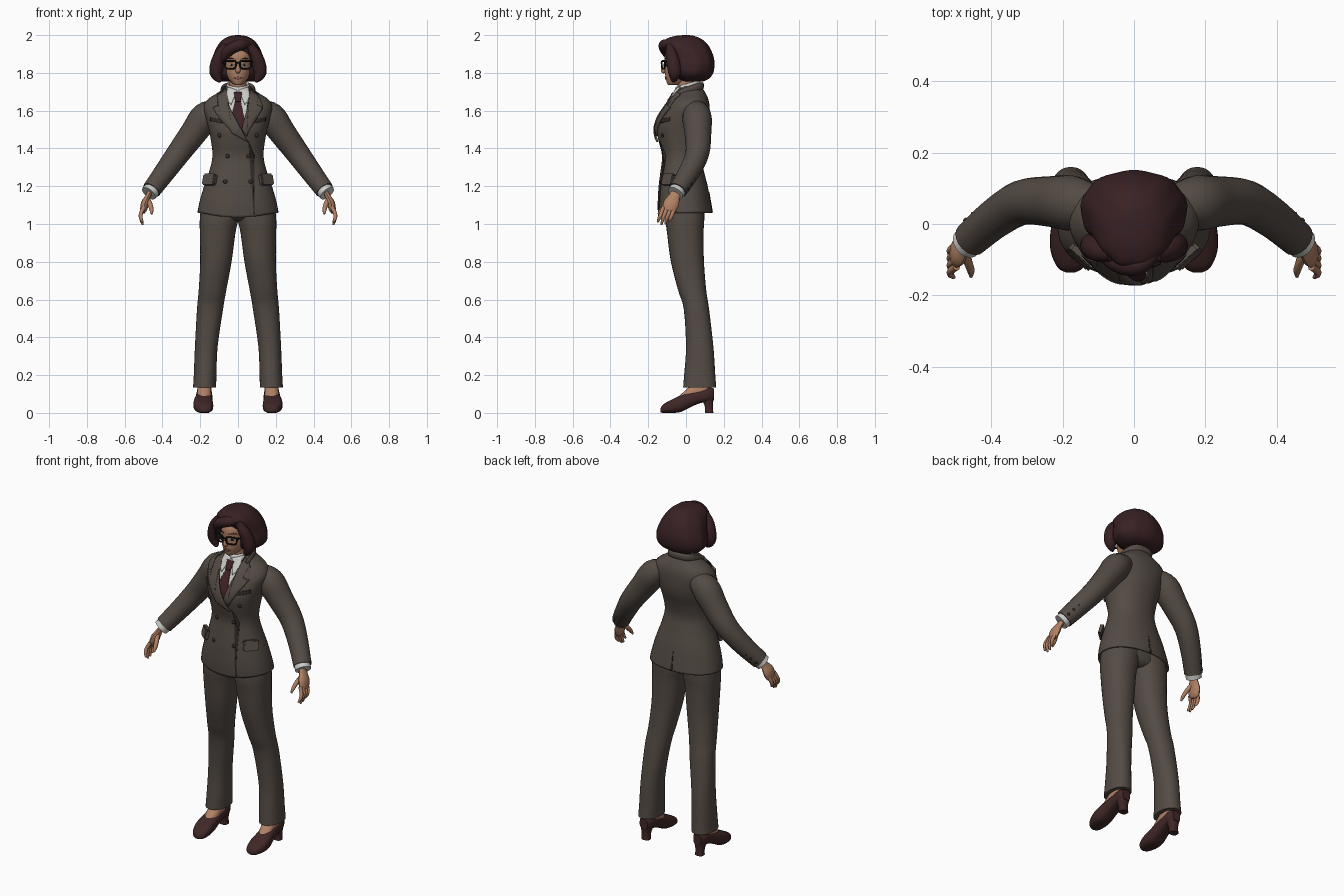
import bpy, bmesh, math
from mathutils import Vector, Euler
from mathutils.bvhtree import BVHTree

cube = bpy.data.objects.get("Cube")
if cube:
    bpy.data.objects.remove(cube)


def material(name, *rgb):
    m = bpy.data.materials.new(name)
    m.use_nodes = True
    m.diffuse_color = (*rgb, 1)
    bsdf = next(n for n in m.node_tree.nodes if n.type == 'BSDF_PRINCIPLED')
    bsdf.inputs["Base Color"].default_value = (*rgb, 1)
    bsdf.inputs["Roughness"].default_value = 0.8
    return m


SUIT = material("suit_brown", .088, .070, .058)
DARK = material("dark_trim", .032, .024, .021)
HAIR = material("hair_maroon", .040, .015, .017)
TIE = material("tie_burgundy", .050, .016, .018)
SHOE = material("shoe_leather", .052, .020, .020)
SKIN = material("skin", .44, .22, .13)
SHIRT = material("shirt_white", .60, .60, .58)
BLACK = material("frame_black", .008, .008, .009)
LIPS = material("lips", .30, .11, .085)


def finish(name, bm, mat, mirror=False, thick=0, offset=0, angle=.8):
    """Turn a bmesh into a named, shaded object, mirrored across x if asked."""
    me = bpy.data.meshes.new(name)
    bm.to_mesh(me)
    bm.free()
    me.materials.append(mat)
    me.shade_smooth()
    me.set_sharp_from_angle(angle=angle)
    ob = bpy.data.objects.new(name, me)
    bpy.context.collection.objects.link(ob)
    if thick:
        mod = ob.modifiers.new("thickness", 'SOLIDIFY')
        mod.thickness, mod.offset = thick, offset
    if mirror:
        mod = ob.modifiers.new("mirror", 'MIRROR')
        mod.use_mirror_merge = False
    return ob


def smooth_rows(rows, steps, closed=False):
    """Catmull-Rom interpolation through rows of numbers."""
    n = len(rows)
    pick = (lambda i: rows[i % n]) if closed else (lambda i: rows[min(max(i, 0), n - 1)])
    out = []
    for i in range(n if closed else n - 1):
        quad = list(zip(pick(i - 1), pick(i), pick(i + 1), pick(i + 2)))
        for s in range(steps):
            t = s / steps
            out.append([b + .5 * t * (c - a + t * (2*a - 5*b + 4*c - d + t * (3*(b - c) + d - a)))
                        for a, b, c, d in quad])
    return out if closed else out + [list(rows[-1])]


def skin_rings(rings, caps=(True, True), closed=False):
    bm = bmesh.new()
    vs = [[bm.verts.new(p) for p in ring] for ring in rings]
    n = len(vs[0])
    pairs = list(zip(vs, vs[1:])) + ([(vs[-1], vs[0])] if closed else [])
    for a, b in pairs:
        for i in range(n):
            j = (i + 1) % n
            bm.faces.new((a[i], a[j], b[j], b[i]))
    if not closed:
        for ring, cap in zip((vs[0], vs[-1]), caps):
            if cap:
                bm.faces.new(ring)
    bmesh.ops.recalc_face_normals(bm, faces=bm.faces)
    return bm


def loft(rows, axis='Z', power=2.2, n=32, steps=4, wave=0, dip=0, caps=(True, True)):
    """Rows are (height, centre x, half width, low, high) along z or y."""
    rings = []
    for k, (t, cx, rx, lo, hi) in enumerate(smooth_rows(rows, steps)):
        ring = []
        for i in range(n):
            a = 2 * math.pi * i / n
            c, s = math.cos(a), math.sin(a)
            w = 1 + wave * math.sin(9 * a)
            u = cx + rx * w * math.copysign(abs(c) ** (2 / power), c)
            v = (lo + hi) / 2 + (hi - lo) / 2 * w * math.copysign(abs(s) ** (2 / power), s)
            drop = dip * max(0, -s) ** 3 * max(0, 1 - k / (2 * steps))
            ring.append((u, v, t - drop) if axis == 'Z' else (u, t, v))
        rings.append(ring)
    return skin_rings(rings, caps)


def tube(points, sides=12, ref=(0, 1, 0), flat=1, closed=False, steps=4):
    """Points are (x, y, z, radius); ref is the wide axis of the section."""
    pts = smooth_rows(points, steps, closed)
    rings, n = [], len(pts)
    for i, p in enumerate(pts):
        a = pts[(i - 1) % n] if closed else pts[max(i - 1, 0)]
        b = pts[(i + 1) % n] if closed else pts[min(i + 1, n - 1)]
        t = (Vector(b[:3]) - Vector(a[:3])).normalized()
        u = Vector(ref)
        u = (u - t * u.dot(t)).normalized()
        v = t.cross(u) * flat
        rings.append([Vector(p[:3]) + p[3] * (u * math.cos(q) + v * math.sin(q))
                      for q in (2 * math.pi * k / sides for k in range(sides))])
    return skin_rings(rings, closed=closed)


# Jacket body
jacket = loft([(1.06, 0, .215, -.148, .14), (1.12, 0, .203, -.15, .13), (1.2, 0, .18, -.145, .115),
               (1.28, 0, .152, -.135, .095), (1.36, 0, .135, -.127, .08), (1.44, 0, .143, -.145, .095),
               (1.5, 0, .155, -.155, .115), (1.56, 0, .17, -.14, .125), (1.62, 0, .182, -.105, .125),
               (1.66, 0, .16, -.076, .118), (1.69, 0, .115, -.058, .105), (1.715, 0, .078, -.045, .09),
               (1.73, 0, .066, -.038, .08)], n=48, dip=.025, caps=(False, True))
body = BVHTree.FromBMesh(jacket)
finish("jacket_body", jacket, SUIT, thick=.01, offset=-1)


def surface(x, z, side=-1, tree=body):
    hit = tree.ray_cast(Vector((x, side, z)), Vector((0, -side, 0)))[0]
    return hit or tree.find_nearest(Vector((x, side * .1, z)))[0]


def plate(name, outline, mat, lift, thick=.006, side=-1, mirror=False, tree=body):
    """A cloth panel that follows the surface behind it."""
    bm = bmesh.new()
    bm.faces.new([bm.verts.new((x, 0, z)) for x, z in outline])
    bmesh.ops.triangulate(bm, faces=bm.faces)
    bmesh.ops.subdivide_edges(bm, edges=bm.edges, cuts=5, use_grid_fill=True)
    bm.normal_update()
    if sum(f.normal.y for f in bm.faces) * side < 0:
        bmesh.ops.reverse_faces(bm, faces=bm.faces)
    for v in bm.verts:
        v.co = surface(v.co.x, v.co.z, side, tree) + Vector((0, side * lift, 0))
    finish(name, bm, mat, mirror, thick)


def ball(name, centre, scale, mat, mirror=False):
    bm = bmesh.new()
    bmesh.ops.create_uvsphere(bm, u_segments=12, v_segments=8, radius=1)
    for v in bm.verts:
        v.co = Vector(centre) + Vector(a * b for a, b in zip(v.co, scale))
    finish(name, bm, mat, mirror)


# Shirt front, tie, lapels and jacket trim
plate("shirt_front", [(-.058, 1.722), (.058, 1.722), (.06, 1.64), (.025, 1.5), (-.06, 1.64)], SHIRT, .002, .004)
plate("tie_blade", [(-.012, 1.66), (.012, 1.66), (.036, 1.55), (.022, 1.49), (-.036, 1.57)], TIE, .006)
plate("tie_knot", [(-.022, 1.695), (.022, 1.695), (.013, 1.648), (-.013, 1.648)], TIE, .012, .012)
plate("shirt_collar_wings", [(.004, 1.708), (.055, 1.726), (.066, 1.66), (.036, 1.632)], SHIRT, .011, .005, mirror=True)
lapel = [(-.064, 1.718), (-.052, 1.63), (.018, 1.5)]
peak = [(-.1, 1.56), (-.132, 1.615), (-.1, 1.628), (-.108, 1.682)]
plate("right_lapel", lapel + [(.052, 1.435), (-.03, 1.48)] + peak, SUIT, .013, .01)
plate("left_lapel", [(-x, z) for x, z in lapel[:2]] + [(.02, 1.5), (.045, 1.465)]
      + [(-x, z) for x, z in peak], SUIT, .01, .01)
plate("front_edge", [(.05, 1.44), (.082, 1.36), (.084, 1.05), (.088, 1.05), (.087, 1.36), (.055, 1.44)], DARK, .001, .003)
plate("chest_pockets", [(.085, 1.533), (.145, 1.545), (.145, 1.565), (.085, 1.553)], DARK, .002, .006, mirror=True)
plate("back_vent", [(-.006, 1.06), (.006, 1.06), (.001, 1.17), (-.001, 1.17)], DARK, .001, .003, side=1)
for row, (x, z) in enumerate([(.098, 1.47), (.055, 1.36), (.067, 1.225)]):
    ball(f"button_row_{row + 1}", surface(x, z), (.012, .007, .012), DARK, True)

# Hip pocket flaps
bm = bmesh.new()
bmesh.ops.create_cube(bm, size=1)
bmesh.ops.bevel(bm, geom=bm.edges, offset=.1, segments=2, affect='EDGES')
turn = Euler((math.radians(-14), 0, math.radians(42))).to_matrix()
for v in bm.verts:
    v.co = turn @ Vector((v.co.x * .085, v.co.y * .022, v.co.z * .06)) + Vector((.15, -.093, 1.235))
finish("hip_pocket_flaps", bm, SUIT, True)

# Collars around the neck
finish("jacket_collar", tube([(-.085, -.04, 1.685, .02), (-.08, .03, 1.715, .02), (-.045, .08, 1.73, .02),
                              (.045, .08, 1.73, .02), (.08, .03, 1.715, .02), (.085, -.04, 1.685, .02)],
                             ref=(0, 0, 1), flat=.45), SUIT)
ring = [(math.sin(a), math.cos(a)) for a in (math.pi * k / 6 for k in range(12))]
finish("shirt_collar", tube([(.056 * s, .01 + .062 * c, 1.722 + .018 * c, .022) for s, c in ring],
                            ref=(0, 0, 1), flat=.3, closed=True), SHIRT)

# Sleeves, cuffs and hands
finish("sleeves", tube([(.1, .055, 1.61, .05), (.17, .058, 1.57, .077), (.235, .063, 1.483, .071),
                        (.315, .06, 1.375, .063), (.39, .015, 1.272, .056), (.458, -.043, 1.18, .05)],
                       sides=20), SUIT, True)
finish("shirt_cuffs", tube([(.44, -.03, 1.2, .044), (.472, -.056, 1.162, .044)], sides=16), SHIRT, True)
finish("palms", tube([(.462, -.048, 1.175, .028), (.477, -.062, 1.145, .03), (.492, -.077, 1.11, .042),
                      (.5, -.088, 1.075, .036), (.502, -.092, 1.06, .02)], flat=.5), SKIN, True)
for k, tip in enumerate([1.01, .995, 1.0, 1.015]):
    y = -.12 + .02 * k
    finish(f"finger_{k + 1}", tube([(.498, y, 1.09, .011), (.514, y - .012, 1.055, .0105),
                                    (.514, y - .022, 1.03, .0095), (.505, y - .03, tip, .005)], sides=8), SKIN, True)
finish("thumbs", tube([(.482, -.075, 1.135, .014), (.466, -.105, 1.105, .013),
                       (.458, -.13, 1.075, .011), (.457, -.147, 1.052, .005)], sides=8), SKIN, True)
for k in range(3):
    spot = Vector((.405, 0, 1.25)).lerp(Vector((.447, -.034, 1.195)), k / 2)
    ball(f"sleeve_button_{k + 1}", spot + Vector((.475, .86, -.19)) * .051, (.008,) * 3, DARK, True)

# Trousers
finish("trouser_legs", loft([(1.15, .09, .1, -.1, .095), (1.03, .1, .102, -.108, .097), (.95, .108, .094, -.1, .093),
                             (.8, .117, .083, -.08, .095), (.65, .135, .073, -.042, .107),
                             (.55, .148, .069, -.012, .122), (.35, .168, .06, 0, .145),
                             (.2, .174, .06, -.01, .155), (.135, .177, .061, -.015, .16)]), SUIT, True)
finish("trouser_seat", loft([(1.015, 0, .04, -.06, .06), (1.05, 0, .15, -.1, .088), (1.18, 0, .165, -.11, .09)]), SUIT)

# Feet and heeled shoes
finish("feet", loft([(-.035, .18, .025, .03, .09), (-.005, .18, .036, .04, .118), (.04, .178, .038, .05, .16),
                     (.1, .178, .036, .06, .2), (.125, .178, .02, .08, .18)], axis='Y', n=16), SKIN, True)
finish("shoes", loft([(-.136, .178, .012, .004, .022), (-.122, .178, .036, 0, .044), (-.08, .182, .051, 0, .068),
                      (-.03, .184, .051, .004, .092), (.02, .181, .046, .028, .11), (.07, .179, .043, .05, .122),
                      (.12, .178, .04, .06, .135), (.148, .178, .026, .068, .128)], axis='Y', n=24, power=2.7), SHOE, True)
finish("shoe_heels", loft([(0, .178, .025, .1, .145), (.04, .178, .025, .098, .142), (.085, .178, .036, .075, .148)],
                          n=16, power=3), SHOE, True)

# Neck, head and face
finish("neck", loft([(1.68, 0, .05, -.04, .06), (1.74, 0, .046, -.045, .052), (1.8, 0, .048, -.05, .06)]), SKIN)
head = loft([(1.735, 0, .014, -.092, -.05), (1.742, 0, .028, -.099, -.01), (1.765, 0, .048, -.106, .03),
             (1.8, 0, .066, -.111, .07), (1.85, 0, .074, -.112, .1), (1.9, 0, .074, -.11, .1),
             (1.95, 0, .055, -.08, .07)])
face = BVHTree.FromBMesh(head)
finish("head", head, SKIN)
finish("nose", tube([(0, -.104, 1.86, .007), (0, -.115, 1.835, .009), (0, -.118, 1.812, .014),
                     (0, -.112, 1.8, .007)], ref=(1, 0, 0)), SKIN)
plate("mouth", [(-.025, 1.774), (0, 1.78), (.025, 1.774), (0, 1.765)], LIPS, .002, .004, tree=face)
plate("eyes", [(.02, 1.842), (.034, 1.849), (.05, 1.842), (.034, 1.835)], SHIRT, .002, .003, mirror=True, tree=face)
plate("irises", [(.03, 1.848), (.04, 1.848), (.04, 1.836), (.03, 1.836)], BLACK, .004, .003, mirror=True, tree=face)
plate("eyebrows", [(.014, 1.872), (.04, 1.882), (.062, 1.873), (.04, 1.875)], HAIR, .002, .004, mirror=True, tree=face)

# Glasses
rim = [(.04 + sx * .028, -.132 + (.04 + sx * .028) * .3, 1.843 + sz * .02, .0048)
       for sx, sz in [(-1, .7), (-.6, 1), (.6, 1), (1.1, .9), (1, -.4), (.6, -1), (-.6, -1), (-1, -.4)]]
finish("glasses_rims", tube(rim, sides=8, closed=True), BLACK, True)
finish("glasses_temples", tube([(.07, -.112, 1.857, .005), (.082, -.05, 1.855, .005), (.08, .02, 1.85, .005)],
                               sides=8, ref=(0, 0, 1)), BLACK, True)
finish("glasses_bridge", tube([(-.014, -.128, 1.85, .004), (0, -.131, 1.853, .004), (.014, -.128, 1.85, .004)],
                              sides=8), BLACK)

# Bobbed hair with side locks and swept fringe
finish("hair_bob", loft([(1.755, 0, .085, -.01, .09), (1.77, 0, .118, -.045, .122), (1.8, 0, .146, -.068, .143),
                         (1.84, 0, .147, -.074, .15), (1.88, 0, .135, -.08, .146), (1.92, 0, .12, -.1, .132),
                         (1.955, 0, .1, -.122, .11), (1.98, 0, .074, -.105, .08), (1.995, 0, .042, -.06, .045),
                         (2.0, 0, .01, -.01, .015)], n=54, wave=.014), HAIR)
finish("hair_side_locks", tube([(.06, -.085, 1.945, .02), (.092, -.078, 1.9, .03), (.11, -.066, 1.85, .036),
                                (.116, -.06, 1.8, .034), (.1, -.066, 1.765, .018), (.088, -.075, 1.758, .004)]),
       HAIR, True)
finish("hair_fringe", tube([(.06, -.08, 1.955, .015), (.02, -.112, 1.95, .028), (-.03, -.113, 1.932, .03),
                            (-.07, -.09, 1.895, .027), (-.092, -.075, 1.85, .012)]), HAIR)
